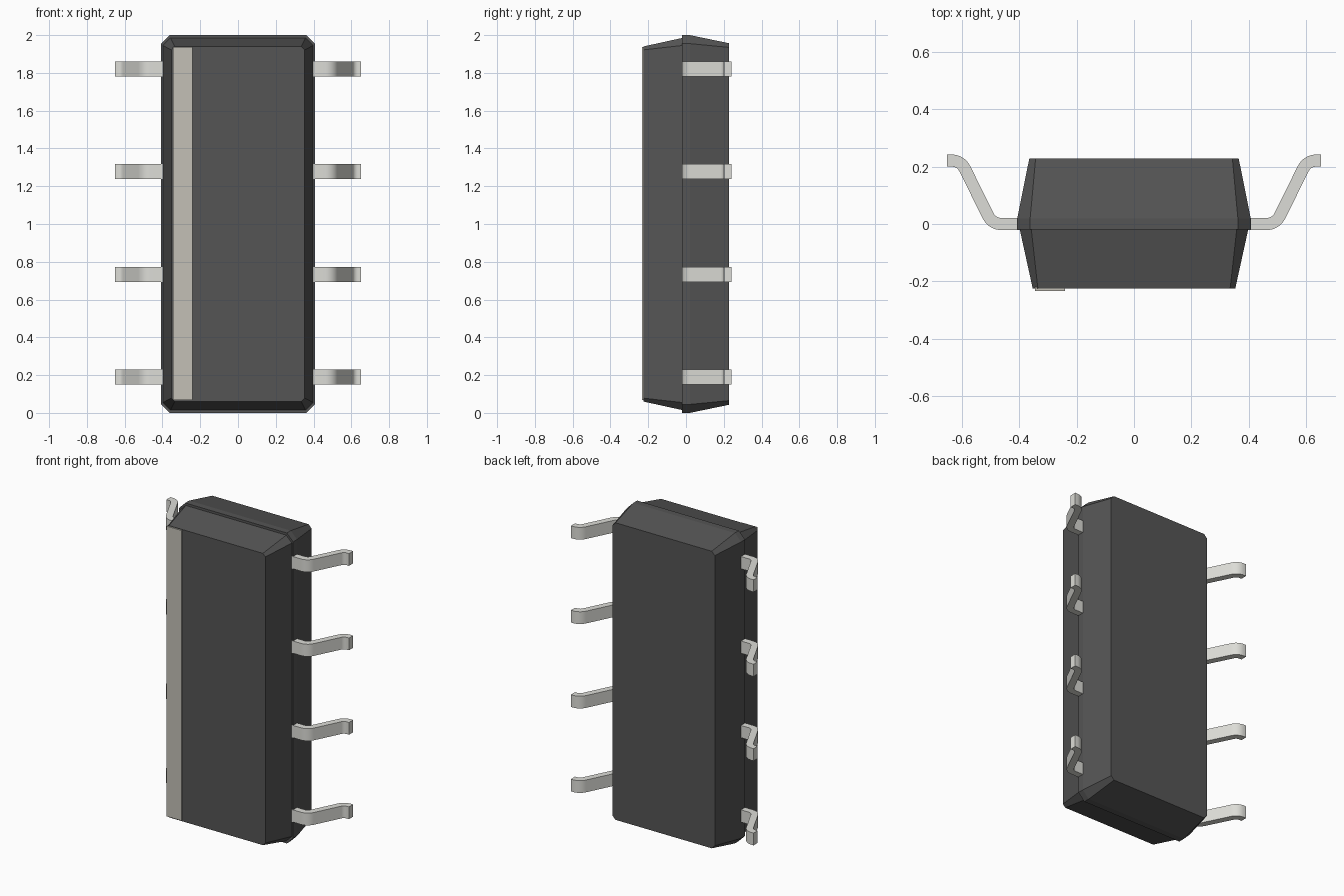
import bpy, bmesh, math
from mathutils import Vector

if "Cube" in bpy.data.objects:
    bpy.data.objects.remove(bpy.data.objects["Cube"])


def material(name, rgb):
    m = bpy.data.materials.new(name)
    m.diffuse_color = (*rgb, 1)
    m.use_nodes = True
    m.node_tree.nodes["Principled BSDF"].inputs["Base Color"].default_value = m.diffuse_color
    return m


DARK = material("dark_plastic", (0.09, 0.09, 0.09))
METAL = material("tinned_metal", (0.72, 0.72, 0.68))
PALE = material("pale_print", (0.55, 0.53, 0.47))


def finish(name, bm, mat):
    bmesh.ops.recalc_face_normals(bm, faces=bm.faces[:])
    me = bpy.data.meshes.new(name)
    bm.to_mesh(me)
    bm.free()
    me.materials.append(mat)
    ob = bpy.data.objects.new(name, me)
    bpy.context.collection.objects.link(ob)
    return ob


def loft(name, rings, mat):
    """Skin a list of closed point loops and cap both ends."""
    bm = bmesh.new()
    loops = [[bm.verts.new(p) for p in ring] for ring in rings]
    n = len(loops[0])
    for a, b in zip(loops, loops[1:]):
        for i in range(n):
            j = (i + 1) % n
            bm.faces.new((a[i], a[j], b[j], b[i]))
    bm.faces.new(loops[0])
    bm.faces.new(loops[-1])
    return finish(name, bm, mat)


def octagon(y, hx, hz, c):
    """Rectangle with clipped corners in the XZ plane, centred on z = 1."""
    q = [(hx, hz - c), (hx - c, hz)]
    pts = q + [(-x, z) for x, z in q[::-1]]
    pts += [(-x, -z) for x, z in pts]
    return [(x, y, 1 + z) for x, z in pts]


def fillet(pts, r, steps=8):
    """Round the inner corners of an open 2D path; returns (point, tangent) pairs."""
    pts = [Vector(p) for p in pts]
    out = [(pts[0], (pts[1] - pts[0]).normalized())]
    for a, b, c in zip(pts, pts[1:], pts[2:]):
        d0, d1 = (b - a).normalized(), (c - b).normalized()
        turn = d0.angle_signed(d1) * -1
        s = math.copysign(1, turn)
        start = b - d0 * r * math.tan(abs(turn) / 2)
        centre = start + Vector((-d0.y, d0.x)) * r * s
        for k in range(steps + 1):
            t = turn * k / steps
            d = Vector((d0.x * math.cos(t) - d0.y * math.sin(t),
                        d0.x * math.sin(t) + d0.y * math.cos(t)))
            out.append((centre + Vector((d.y, -d.x)) * r * s, d))
    out.append((pts[-1], (pts[-1] - pts[-2]).normalized()))
    return out


# Moulded body: front half slightly smaller than the back half, leaving a step
loft("body_front", [octagon(-0.225, 0.353, 0.94, 0.018),
                    octagon(-0.02, 0.398, 0.985, 0.04)], DARK)
loft("body_back", [octagon(-0.02, 0.407, 1.0, 0.045),
                   octagon(0.02, 0.407, 1.0, 0.045),
                   octagon(0.228, 0.365, 0.957, 0.022)], DARK)

# Stripe on the front face
loft("marking_stripe", [[(-0.345, y, 0.067), (-0.24, y, 0.067),
                         (-0.24, y, 1.937), (-0.345, y, 1.937)]
                        for y in (-0.22, -0.234)], PALE)

# Bent leads, four on each side
path = fillet([(0.36, 0), (0.494, 0), (0.604, 0.221), (0.651, 0.221)], 0.05)
HALF_T, HALF_W = 0.021, 0.0395
for side, label in ((1, "right"), (-1, "left")):
    for i in range(4):
        z = 1.005 + (i - 1.5) * 0.544
        rings = []
        for p, d in path:
            n = Vector((-d.y, d.x)) * HALF_T
            rings.append([(side * (p.x + s * n.x), p.y + s * n.y, z + w * HALF_W)
                          for s, w in ((1, 1), (1, -1), (-1, -1), (-1, 1))])
        lead = loft(f"lead_{label}_{i + 1}", rings, METAL)
        bpy.ops.object.select_all(action='DESELECT')
        lead.select_set(True)
        bpy.context.view_layer.objects.active = lead
        bpy.ops.object.shade_smooth_by_angle(angle=math.radians(30))
